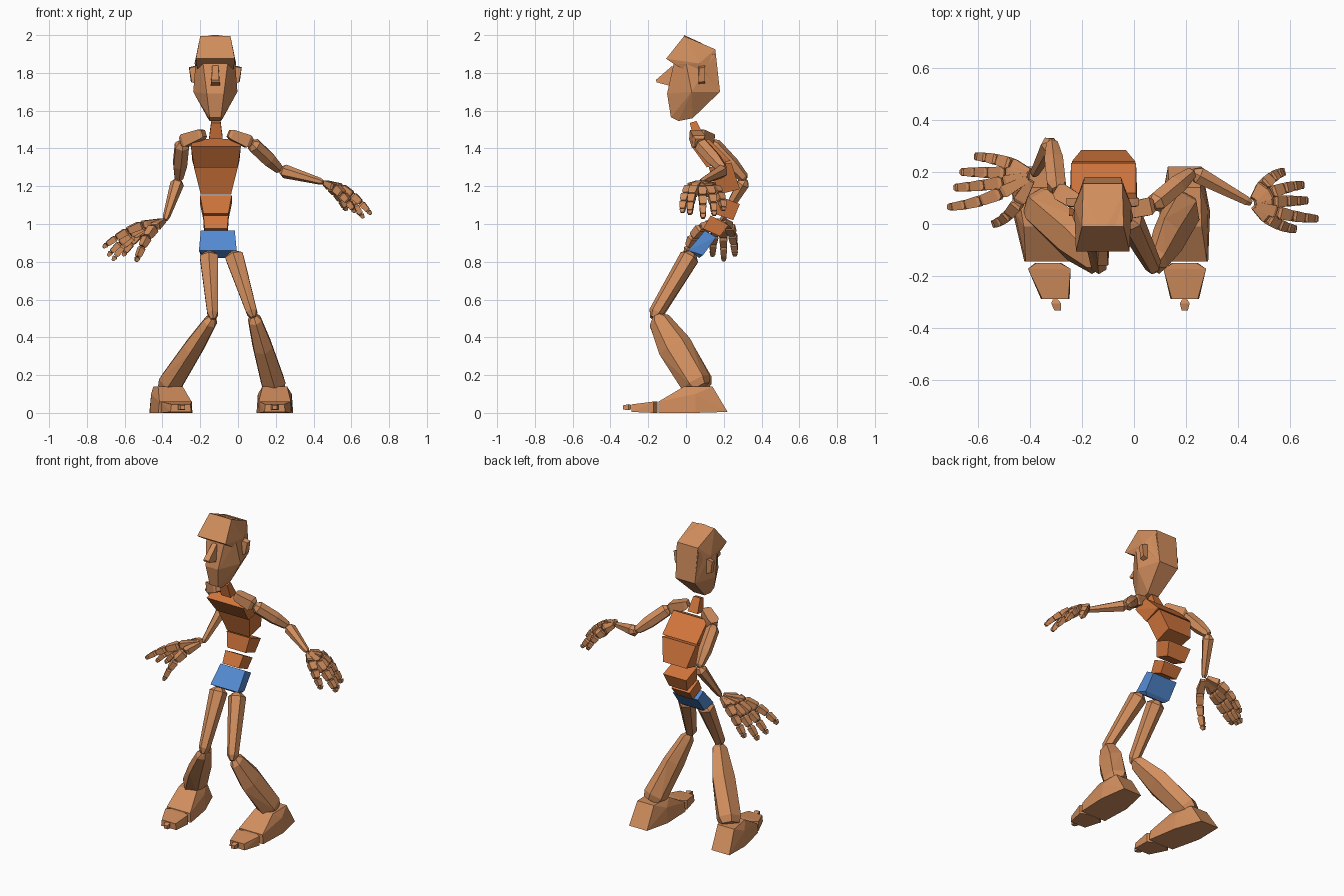
import bpy, bmesh, math
from mathutils import Vector


def material(name, rgb):
    m = bpy.data.materials.new(name)
    m.diffuse_color = (*rgb, 1)
    return m


SKIN = material("skin", (0.64, 0.27, 0.11))
SHIRT = material("shirt", (0.64, 0.18, 0.045))
BLUE = material("blue", (0.09, 0.26, 0.66))


def hull(name, pts, mat=SKIN):
    """Flat-faced convex block around the given points."""
    bm = bmesh.new()
    for p in pts:
        bm.verts.new(p)
    res = bmesh.ops.convex_hull(bm, input=bm.verts[:])
    bmesh.ops.delete(bm, geom=[v for v in bm.verts if not v.link_faces], context='VERTS')
    bmesh.ops.dissolve_limit(bm, angle_limit=math.radians(2), verts=bm.verts[:], edges=bm.edges[:])
    bmesh.ops.recalc_face_normals(bm, faces=bm.faces[:])
    me = bpy.data.meshes.new(name)
    bm.to_mesh(me)
    bm.free()
    me.materials.append(mat)
    ob = bpy.data.objects.new(name, me)
    bpy.context.collection.objects.link(ob)
    return ob


def sym(name, rows, cx, mat=SKIN):
    """Block mirrored about a centre line; rows are (y, z, half width)."""
    c = cx if callable(cx) else (lambda y: cx)
    return hull(name, [(c(y) + s * w, y, z) for y, z, w in rows for s in (-1, 1)], mat)


def bone(name, a, b, rings, n=6, ref=(0, 1, 0), mat=SKIN):
    """Tapered prism from a to b; rings are (t, half width, half depth)."""
    a, b = Vector(a), Vector(b)
    d = (b - a).normalized()
    u = d.cross(Vector(ref)).normalized()
    v = u.cross(d)
    k = 1 / math.cos(math.pi / n)
    pts = []
    for t, w, h in rings:
        for i in range(n):
            ang = 2 * math.pi * (i + 0.5) / n
            pts.append(a.lerp(b, t) + u * math.cos(ang) * w * k + v * math.sin(ang) * h * k)
    return hull(name, pts, mat)


# Head
HX = -0.12
sym("head_crown", [(-0.01, 1.995, .08), (-0.105, 1.875, .103), (-0.06, 1.845, .10), (0.155, 1.925, .075),
                   (0.07, 1.85, .11), (0.18, 1.70, .07)], HX)
sym("head_face", [(-0.065, 1.85, .065), (0.0, 1.85, .105), (0.155, 1.9, .08), (0.18, 1.70, .07),
                  (0.03, 1.70, .117), (-0.10, 1.69, .045), (-0.08, 1.565, .03), (-0.04, 1.545, .03),
                  (0.035, 1.56, .04)], HX)
sym("crown_peak", [(-0.01, 2.0, .015), (-0.01, 1.99, .08), (0.1, 1.95, .07)], HX)
sym("nose", [(-0.07, 1.84, .016), (-0.16, 1.762, .02), (-0.155, 1.75, .022), (-0.08, 1.73, .025)], HX)
for side, s in (("right", -1), ("left", 1)):
    hull(f"{side}_ear", [(HX + s * x, y, z) for x, y, z in (
        (.10, .065, 1.74), (.10, .10, 1.745), (.10, .065, 1.835), (.10, .10, 1.84),
        (.125, .065, 1.75), (.13, .10, 1.755), (.138, .07, 1.825), (.14, .10, 1.83))])

# Neck and torso blocks, side outline with half widths
CX = -0.117
sym("neck", [(0.02, 1.535, .025), (0.055, 1.545, .025), (0.04, 1.45, .036), (0.10, 1.46, .036)], CX, SHIRT)
sym("upper_chest", [(0.03, 1.41, .132), (0.12, 1.45, .125), (0.235, 1.335, .125), (0.11, 1.30, .115)], CX, SHIRT)
sym("ribs", [(0.12, 1.30, .115), (0.24, 1.325, .122), (0.285, 1.185, .085), (0.17, 1.155, .08)], CX, SHIRT)
sym("belly", [(0.17, 1.15, .084), (0.285, 1.105, .084), (0.25, 1.02, .066), (0.15, 1.055, .066)], CX, SHIRT)
sym("waist", [(0.13, 1.045, .066), (0.225, 0.995, .066), (0.18, 0.935, .06), (0.09, 0.975, .06)], CX, SHIRT)
sym("hips", [(0.10, 0.965, .09), (0.16, 0.93, .09), (0.07, 0.82, .068), (0.01, 0.86, .10),
             (0.09, 0.835, .09)], -0.107, BLUE)

# Legs and feet
THIGH = [(0, .022, .025), (.06, .048, .046), (.92, .028, .034), (1, .012, .015)]
SHIN = [(0, .018, .022), (.06, .034, .05), (.42, .05, .08), (.92, .062, .072), (1, .048, .055)]
for side, hip, knee, ankle, heel_x, toe_x in (
        ("right", (-.155, .03, .845), (-.132, -.175, .495), (-.375, .08, .13), -.40, -.33),
        ("left", (-.025, .03, .845), (.082, -.175, .505), (.195, .07, .13), .195, .195)):
    bone(f"{side}_thigh", hip, knee, THIGH)
    bone(f"{side}_shin", (knee[0], knee[1] + .02, knee[2] + .01), ankle, SHIN)

    def line(y, h=heel_x, t=toe_x):
        return h + (t - h) * (0.2 - y) / 0.35
    sym(f"{side}_foot", [(.22, .005, .065), (.14, .14, .06), (-.01, .14, .065), (-.145, .06, .085),
                         (-.145, 0, .09), (.05, 0, .097), (.05, .10, .09)], line)
    sym(f"{side}_toes", [(-.15, .06, .045), (-.15, 0, .05), (-.172, .06, .082), (-.172, 0, .082),
                         (-.288, .045, .05), (-.288, .005, .055)], line)
    sym(f"{side}_toe_tip", [(-.29, .042, .01), (-.29, .018, .01), (-.305, .046, .019), (-.305, .014, .019),
                            (-.333, .04, .012), (-.333, .018, .012)], line)

# Arms
COLLAR = [(0, .02, .018), (.12, .03, .026), (.85, .034, .034), (1, .022, .022)]
UPPER = [(0, .018, .018), (.1, .036, .036), (.6, .036, .036), (.95, .022, .024), (1, .012, .012)]
LOWER = [(0, .014, .016), (.1, .032, .032), (.92, .017, .016), (1, .01, .01)]
ARMS = {
    "right": [(-.18, .06, 1.48), (-.295, .13, 1.435), (-.315, .315, 1.235), (-.385, .19, 1.02)],
    "left": [(-.05, .045, 1.48), (.07, .07, 1.43), (.225, .20, 1.285), (.45, .08, 1.222)],
}
# Fingertips, thumb first and little finger last
TIPS = {
    "right": [(-.54, .0, .80), (-.715, .065, .875), (-.69, .14, .83), (-.665, .20, .805), (-.61, .26, .83)],
    "left": [(.62, -.02, 1.06), (.705, .02, 1.05), (.665, .09, 1.03), (.65, .15, 1.045), (.575, .20, 1.07)],
}
DIGITS = ("thumb", "index_finger", "middle_finger", "ring_finger", "little_finger")
Z = (0, 0, 1)
for side, pts in ARMS.items():
    for part, i, rings in (("collar", 0, COLLAR), ("upper_arm", 1, UPPER), ("forearm", 2, LOWER)):
        bone(f"{side}_{part}", pts[i], pts[i + 1], rings, 6 if i else 4, Z)
    wrist = Vector(pts[3])
    for digit, tip in zip(DIGITS, TIPS[side]):
        # each digit is a chain of small blocks along an arched path
        tip = Vector(tip)
        d = tip - wrist
        ctrl = wrist + Vector((d.x * .5, d.y * .9, d.z * .05))
        path = lambda t: wrist * (1 - t) ** 2 + ctrl * 2 * t * (1 - t) + tip * t * t
        stops = (.07, .38, .61, .79, .94, 1.0)
        sizes = (.014, .024, .021, .018, .015, .009)
        for j in range(5):
            w0, w1 = sizes[j], sizes[j + 1]
            m = max(w0, w1)
            if j == 0:
                rings = [(0, w0, w0 * .8), (.85, m, m * .8), (.97, m * .7, m * .6)]
            else:
                rings = [(0, w0 * .6, w0 * .6), (.15, w0, w0 * .9), (.85, w1, w1 * .9), (.97, w1 * .7, w1 * .7)]
            bone(f"{side}_{digit}_{j + 1}", path(stops[j]), path(stops[j + 1]), rings, 4, Z)
